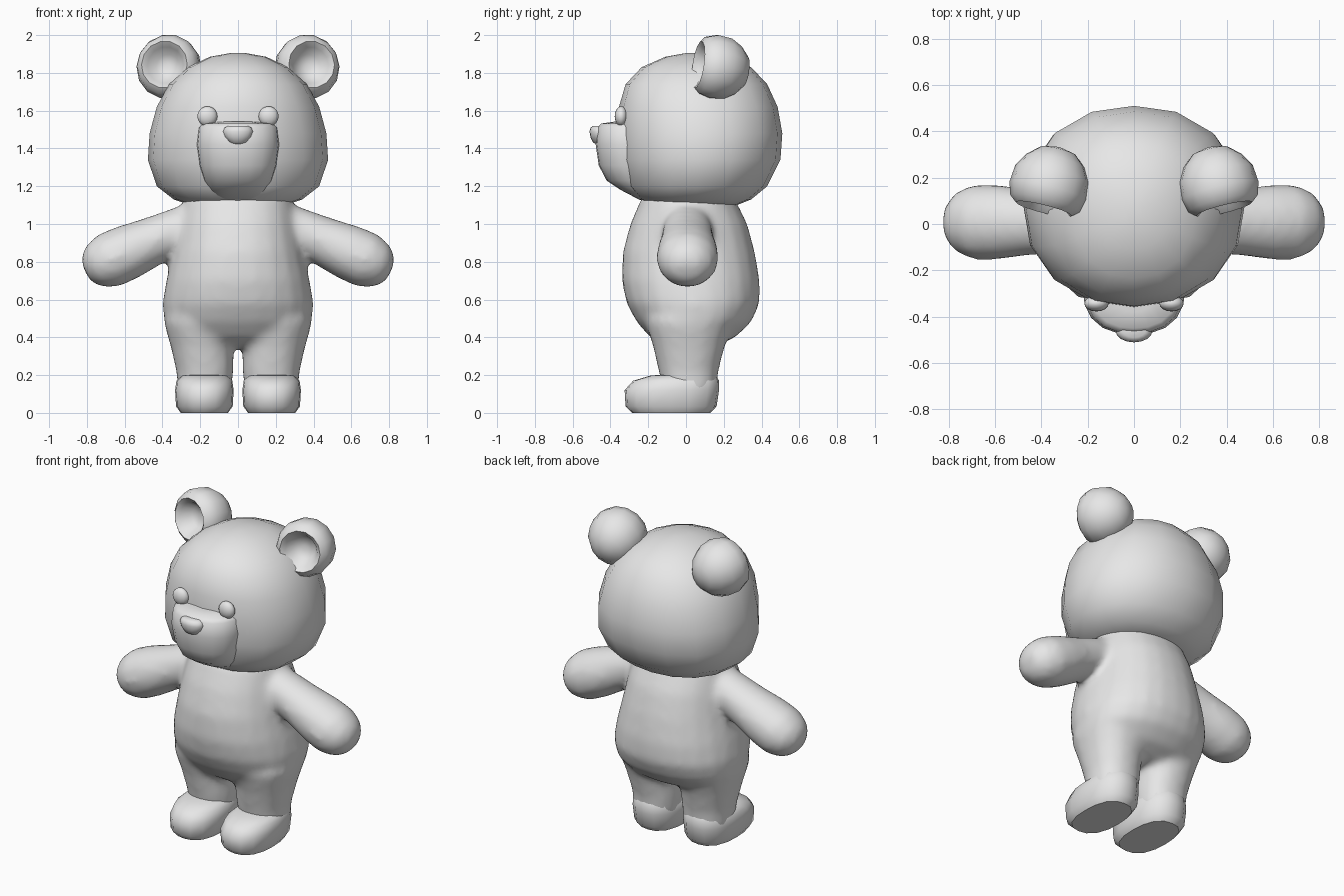
import bpy, bmesh
from math import cos, sin, pi, radians
from mathutils import Vector, Matrix

cube = bpy.data.objects.get("Cube")
if cube:
    bpy.data.objects.remove(cube, do_unlink=True)

grey = bpy.data.materials.new("plain grey")
grey.use_nodes = True
GREY = (0.8, 0.8, 0.8, 1)
grey.diffuse_color = GREY
for node in grey.node_tree.nodes:
    if node.type == 'BSDF_PRINCIPLED':
        node.inputs["Base Color"].default_value = GREY


def loft(bm, rings, sides=16, power=2.0):
    """Skin closed rings given as (centre, u axis, v axis), capping both ends."""
    loops = []
    for centre, u, v in rings:
        loop = []
        for i in range(sides):
            a = 2 * pi * i / sides
            c, s = cos(a), sin(a)
            k = (abs(c) ** power + abs(s) ** power) ** (-1 / power)
            loop.append(bm.verts.new(centre + u * c * k + v * s * k))
        loops.append(loop)
    for low, high in zip(loops, loops[1:]):
        for i in range(sides):
            j = (i + 1) % sides
            bm.faces.new((low[i], low[j], high[j], high[i]))
    bm.faces.new(loops[0][::-1])
    bm.faces.new(loops[-1])


def level(z, rx, front, back, x=0.0):
    """Horizontal ring from its height, half width and front and back edges."""
    return (Vector((x, (front + back) / 2, z)), Vector((rx, 0, 0)),
            Vector((0, (back - front) / 2, 0)))


def finish(name, bm, angle=50):
    bmesh.ops.recalc_face_normals(bm, faces=bm.faces[:])
    mesh = bpy.data.meshes.new(name)
    bm.to_mesh(mesh)
    bm.free()
    mesh.materials.append(grey)
    mesh.shade_smooth()
    mesh.set_sharp_from_angle(angle=radians(angle))
    obj = bpy.data.objects.new(name, mesh)
    bpy.context.collection.objects.link(obj)
    return obj


# Body: torso, arms and legs blended into one soft skin
bm = bmesh.new()
loft(bm, [level(*r) for r in (
    (0.35, 0.20, -0.10, 0.15), (0.40, 0.33, -0.19, 0.26),
    (0.48, 0.39, -0.26, 0.345), (0.58, 0.40, -0.315, 0.39),
    (0.70, 0.38, -0.34, 0.39), (0.85, 0.345, -0.335, 0.365),
    (1.00, 0.315, -0.295, 0.325), (1.15, 0.28, -0.23, 0.25))], 24, 2.2)
for s in (1, -1):
    along = Vector((0.915 * s, 0, -0.403))
    across = Vector((0.403 * s, 0, 0.915))
    start = Vector((0.2 * s, 0.008, 1.02))
    loft(bm, [(start + along * t, across * r, Vector((0, r * 1.1, 0)))
              for t, r in ((0, 0.11), (0.27, 0.13), (0.42, 0.148), (0.53, 0.15),
                           (0.61, 0.122), (0.66, 0.07), (0.668, 0.02))])
    loft(bm, [level(z, rx, f, b, x * s) for z, x, rx, f, b in (
        (0.10, 0.178, 0.14, -0.12, 0.16), (0.22, 0.175, 0.152, -0.145, 0.172),
        (0.35, 0.19, 0.167, -0.175, 0.205), (0.48, 0.205, 0.188, -0.215, 0.25),
        (0.60, 0.20, 0.17, -0.20, 0.25))], 16, 2.3)
body = finish("body", bm, 180)
remesh = body.modifiers.new("blend", 'REMESH')
remesh.mode = 'VOXEL'
remesh.voxel_size = 0.022
remesh.use_smooth_shade = True
soften = body.modifiers.new("soften", 'SMOOTH')
soften.factor = 0.5
soften.iterations = 10

# Feet: rounded slippers with flat soles
for side, s in (("left", 1), ("right", -1)):
    bm = bmesh.new()
    loft(bm, [level(z, rx, f, b, 0.178 * s) for z, rx, f, b in (
        (0, 0.125, -0.285, 0.13), (0.035, 0.15, -0.32, 0.162),
        (0.12, 0.155, -0.325, 0.175), (0.17, 0.148, -0.28, 0.175),
        (0.197, 0.12, -0.19, 0.16), (0.205, 0.05, -0.10, 0.10))], 16, 2.5)
    finish(side + "_foot", bm, 45)

# Head
bm = bmesh.new()
loft(bm, [level(*r) for r in (
    (1.10, 0.25, -0.17, 0.27), (1.13, 0.34, -0.25, 0.345),
    (1.20, 0.43, -0.31, 0.43), (1.34, 0.477, -0.35, 0.50),
    (1.48, 0.468, -0.36, 0.51), (1.62, 0.43, -0.355, 0.485),
    (1.74, 0.365, -0.32, 0.43), (1.83, 0.265, -0.235, 0.345),
    (1.885, 0.15, -0.11, 0.22), (1.905, 0.04, 0.0, 0.10))], 16, 2.2)
finish("head", bm, 60)

# Muzzle: rounded wedge with a flat top
bm = bmesh.new()
loft(bm, [level(z, rx, f, -0.1) for z, rx, f in (
    (1.13, 0.11, -0.25), (1.18, 0.15, -0.345), (1.23, 0.18, -0.42),
    (1.31, 0.205, -0.462), (1.42, 0.22, -0.478), (1.51, 0.21, -0.472),
    (1.532, 0.19, -0.45), (1.542, 0.10, -0.38))], 20, 2.3)
finish("muzzle", bm, 45)

# Nose: flat above, domed below
bm = bmesh.new()
loft(bm, [level(z, rx, -0.46 - d, -0.46 + d) for z, rx, d in (
    (1.42, 0.02, 0.012), (1.432, 0.045, 0.032), (1.46, 0.07, 0.046),
    (1.49, 0.08, 0.051), (1.51, 0.072, 0.046), (1.52, 0.05, 0.03))])
finish("nose", bm, 60)

for side, s in (("left", 1), ("right", -1)):
    # Eye: flattened bead
    bm = bmesh.new()
    place = Matrix.Translation((0.162 * s, -0.343, 1.57)) @ Matrix.Diagonal((1, 0.65, 1, 1))
    bmesh.ops.create_uvsphere(bm, u_segments=16, v_segments=10, radius=0.053, matrix=place)
    finish(side + "_eye", bm)

    # Ear: domed back, rolled rim and hollow front
    bm = bmesh.new()
    loft(bm, [(Vector((0, y, 0)), Vector((r, 0, 0)), Vector((0, 0, r))) for y, r in (
        (-0.035, 0.015), (-0.045, 0.065), (-0.10, 0.098), (-0.125, 0.125),
        (-0.10, 0.155), (-0.045, 0.172), (0.03, 0.165), (0.09, 0.13),
        (0.135, 0.08), (0.15, 0.02))], 14)
    turn = Matrix.Rotation(radians(14 * s), 4, 'Z') @ Matrix.Rotation(radians(-8), 4, 'X')
    bm.transform(Matrix.Translation((0.36 * s, 0.185, 1.827)) @ turn)
    finish(side + "_ear", bm, 60)
